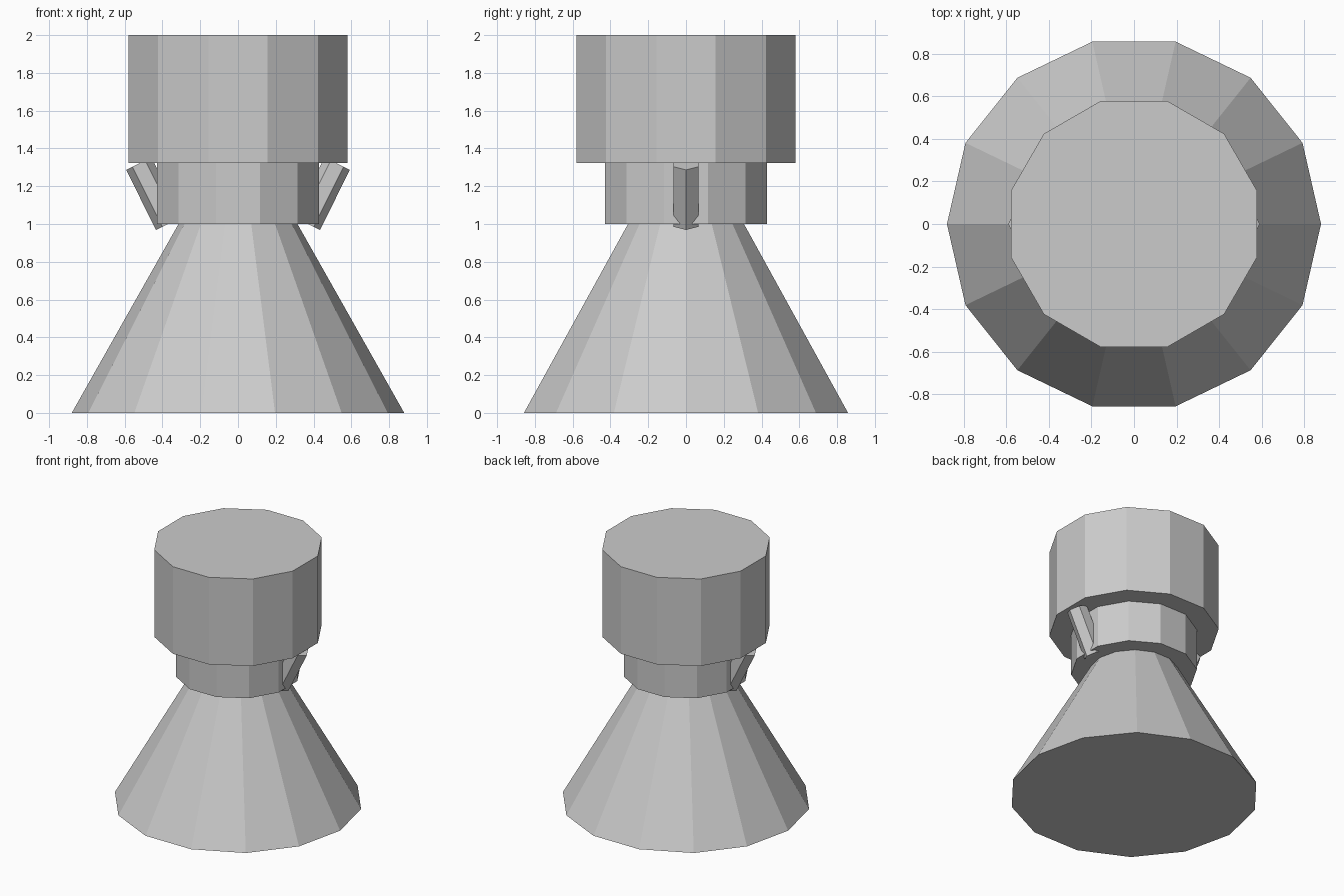
import bpy
import math

cube = bpy.data.objects.get("Cube")
if cube:
    bpy.data.objects.remove(cube, do_unlink=True)

grey = bpy.data.materials.new("light_grey")
grey.use_nodes = True
colour = (0.6, 0.6, 0.6, 1)
grey.diffuse_color = colour
grey.node_tree.nodes["Principled BSDF"].inputs["Base Color"].default_value = colour


def finish(name):
    obj = bpy.context.object
    obj.name = name
    obj.data.materials.append(grey)
    return obj


def frustum(name, sides, r_bottom, r_top, z0, z1, turn):
    """Upright faceted drum or cone; turn sets the first corner's angle from +x."""
    bpy.ops.mesh.primitive_cone_add(
        vertices=sides, radius1=r_bottom, radius2=r_top, depth=z1 - z0,
        location=(0, 0, (z0 + z1) / 2), rotation=(0, 0, turn - math.pi / 2))
    return finish(name)


# Flared nozzle bell with a corner on the x axis
frustum("nozzle_bell", 14, 0.88, 0.315, 0, 1, 0)

# Neck and head, both with a flat side facing each axis
half_side = math.pi / 12
frustum("neck", 12, 0.445, 0.445, 1, 1.322, half_side)
frustum("head", 12, 0.6, 0.6, 1.322, 2, half_side)

# Hexagonal struts leaning outward from the neck to the head
for name, side in (("left_strut", 1), ("right_strut", -1)):
    bpy.ops.mesh.primitive_cylinder_add(
        vertices=6, radius=0.075, depth=0.355, location=(side * 0.446, 0, 1.161))
    strut = finish(name)
    strut.rotation_mode = 'ZYX'
    strut.rotation_euler = (0, side * math.radians(26.5), math.pi / 2)
